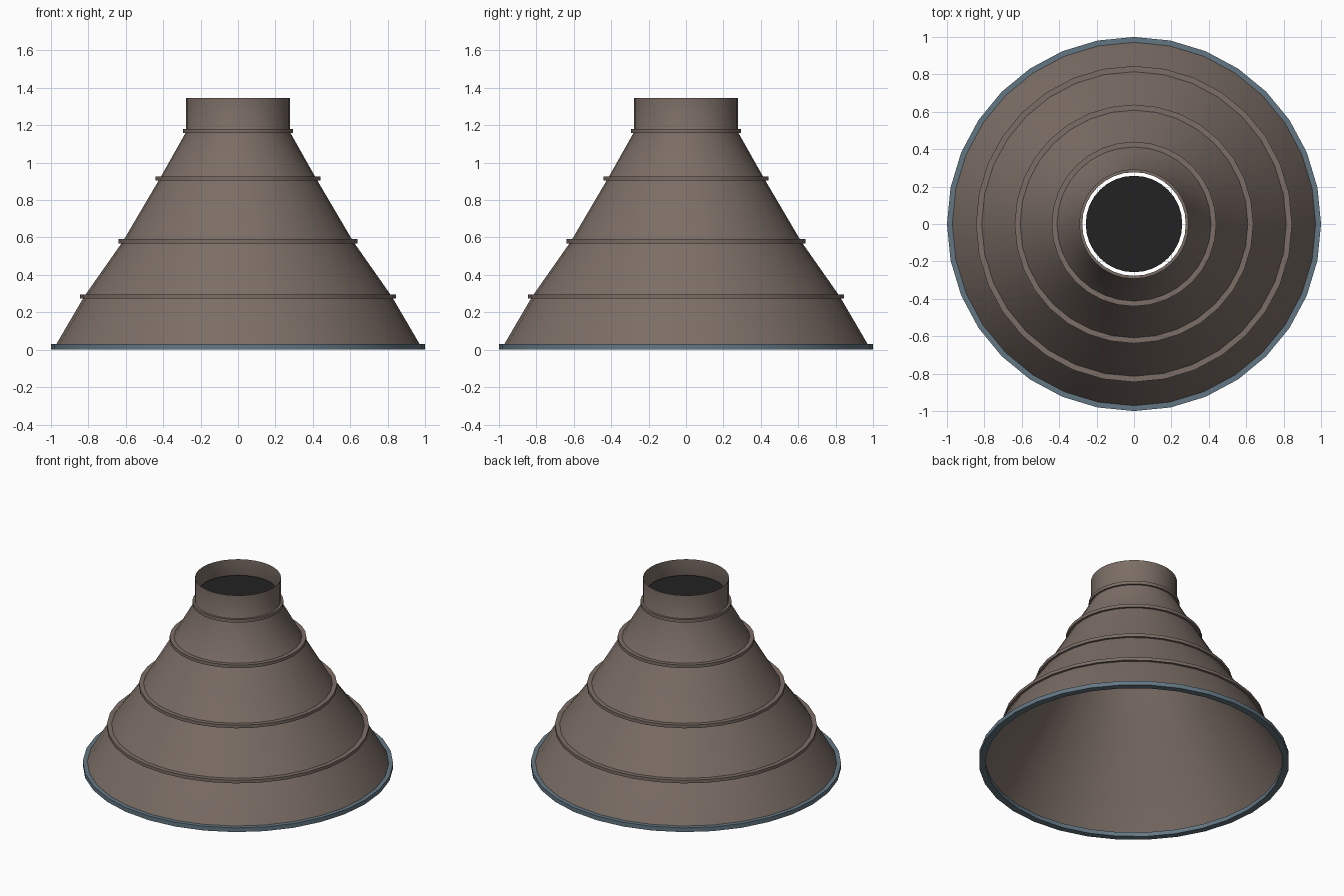
import bpy, bmesh, math

cube = bpy.data.objects.get("Cube")
if cube:
    bpy.data.objects.remove(cube, do_unlink=True)

SIDES = 32


def material(name, rgb):
    m = bpy.data.materials.new(name)
    m.use_nodes = True
    m.diffuse_color = (*rgb, 1)
    bsdf = next(n for n in m.node_tree.nodes if n.type == 'BSDF_PRINCIPLED')
    bsdf.inputs["Base Color"].default_value = (*rgb, 1)
    return m


brown = material("warm brown", (0.20, 0.155, 0.132))
blue = material("slate blue", (0.127, 0.185, 0.23))
black = material("soot black", (0.016, 0.016, 0.016))


def lathe(name, profile, mat, closed=False):
    """Revolve (radius, height) points, listed upwards on the outside, about z."""
    bm = bmesh.new()
    loops = []
    for r, z in profile:
        loops.append([bm.verts.new((r * math.cos(math.tau * i / SIDES),
                                    r * math.sin(math.tau * i / SIDES), z))
                      for i in range(SIDES)])
    pairs = list(zip(loops, loops[1:]))
    if closed:
        pairs.append((loops[-1], loops[0]))
    for low, high in pairs:
        for i in range(SIDES):
            j = (i + 1) % SIDES
            bm.faces.new((low[i], low[j], high[j], high[i]))
    return finish(name, bm, mat)


def finish(name, bm, mat):
    mesh = bpy.data.meshes.new(name)
    bm.to_mesh(mesh)
    bm.free()
    mesh.materials.append(mat)
    obj = bpy.data.objects.new(name, mesh)
    bpy.context.collection.objects.link(obj)
    bpy.ops.object.select_all(action='DESELECT')
    obj.select_set(True)
    bpy.context.view_layer.objects.active = obj
    bpy.ops.object.shade_smooth_by_angle(angle=math.radians(35))
    return obj


# Thin flared shell with a straight neck, open at both ends
shell = [(0.98, 0.015), (0.822, 0.285), (0.615, 0.58),
         (0.418, 0.915), (0.277, 1.165), (0.277, 1.345)]
lathe("flared_shell", shell, brown)


def wall(z):
    """Shell radius at a height."""
    for (r0, z0), (r1, z1) in zip(shell, shell[1:]):
        if z <= z1:
            return r0 + (r1 - r0) * (z - z0) / (z1 - z0)


# Raised bands around the outside at each joint
bands = [("lower", 0.845, 0.285), ("middle", 0.638, 0.58),
         ("upper", 0.44, 0.915), ("neck", 0.293, 1.17)]
for label, radius, z in bands:
    low, high = z - 0.011, z + 0.011
    lathe(label + "_band", [(wall(low), low), (radius, low),
                            (radius, high), (wall(high), high)], brown)

# Base rim
lathe("base_rim", [(0.957, 0), (1, 0), (1, 0.03), (0.957, 0.03)], blue, closed=True)

# Dark plug set down inside the neck, leaving a narrow gap
bm = bmesh.new()
bmesh.ops.create_circle(bm, cap_ends=True, segments=SIDES, radius=0.258)
plug = finish("neck_plug", bm, black)
plug.location.z = 1.24
